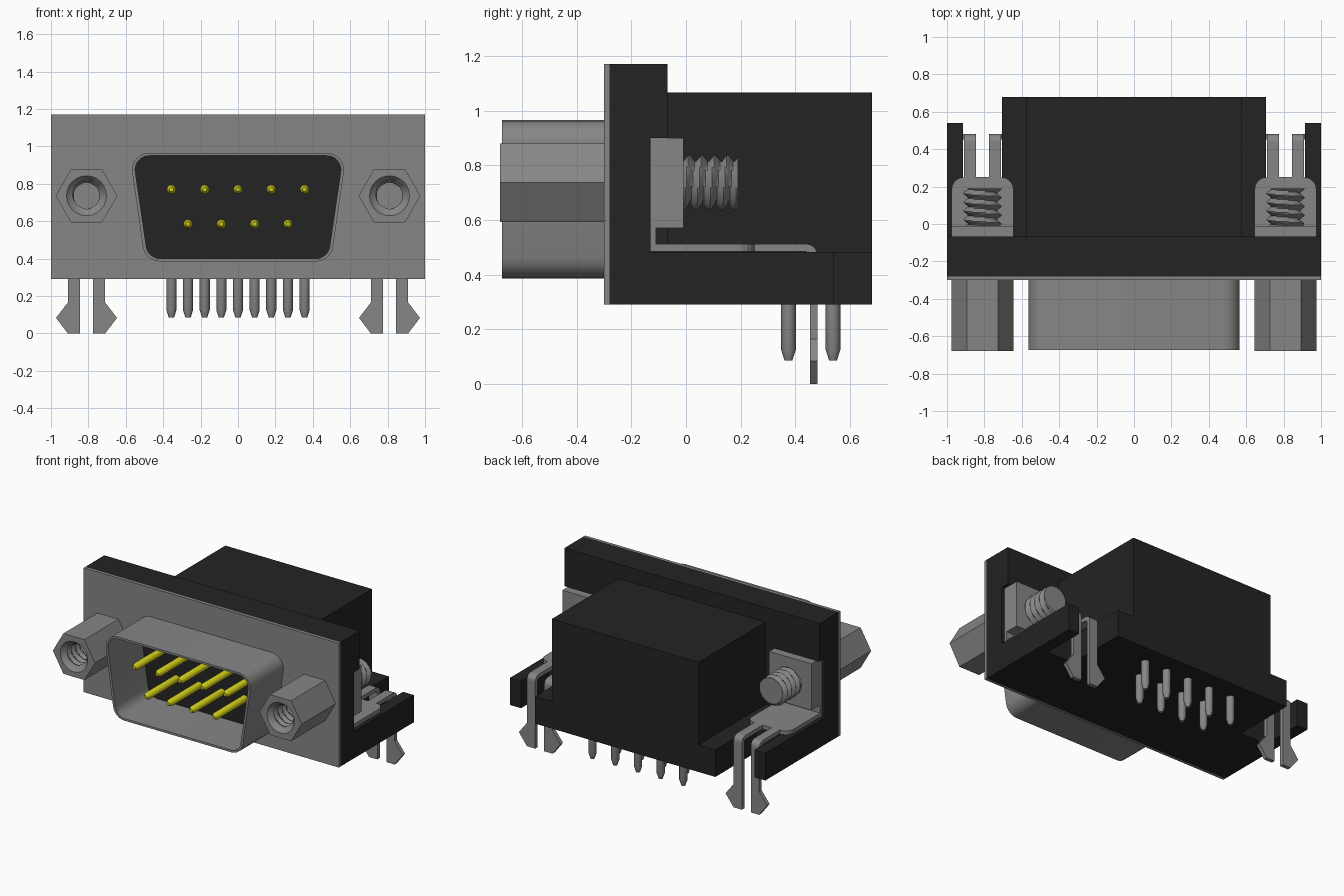
import bpy, bmesh, math
from math import pi, sin, cos

cube = bpy.data.objects.get("Cube")
if cube:
    bpy.data.objects.remove(cube, do_unlink=True)


def material(name, rgb):
    m = bpy.data.materials.new(name)
    m.use_nodes = True
    m.diffuse_color = (*rgb, 1)
    m.node_tree.nodes["Principled BSDF"].inputs["Base Color"].default_value = (*rgb, 1)
    return m


BLACK = material("black plastic", (0.017, 0.017, 0.017))
GREY = material("grey metal", (0.24, 0.24, 0.24))
GOLD = material("yellow contact", (0.62, 0.6, 0.01))


def finish(name, bm, mat, smooth=False, flip=False):
    bmesh.ops.recalc_face_normals(bm, faces=bm.faces)
    if flip:
        bmesh.ops.reverse_faces(bm, faces=bm.faces)
    mesh = bpy.data.meshes.new(name)
    bm.to_mesh(mesh)
    bm.free()
    mesh.materials.append(mat)
    ob = bpy.data.objects.new(name, mesh)
    bpy.context.collection.objects.link(ob)
    if smooth:
        bpy.ops.object.select_all(action='DESELECT')
        ob.select_set(True)
        bpy.context.view_layer.objects.active = ob
        bpy.ops.object.shade_smooth_by_angle(angle=math.radians(32))
    return ob


def place(axis, a, b, c):
    return {"x": (c, a, b), "y": (a, c, b), "z": (a, b, c)}[axis]


def prism(name, pts, axis, lo, hi, mat, hole=None, smooth=False):
    """Extrude an outline along an axis, with an optional hole of equal point count."""
    bm = bmesh.new()
    n = len(pts)

    def ring(outline, c):
        return [bm.verts.new(place(axis, a, b, c)) for a, b in outline]

    def bridge(r, s):
        for i in range(n):
            j = (i + 1) % n
            bm.faces.new((r[i], r[j], s[j], s[i]))

    a, b = ring(pts, lo), ring(pts, hi)
    bridge(a, b)
    if hole:
        c, d = ring(hole, lo), ring(hole, hi)
        bridge(a, c)
        bridge(c, d)
        bridge(d, b)
    else:
        bm.faces.new(a)
        bm.faces.new(b)
    return finish(name, bm, mat, smooth)


def box(name, x, y, z, mat):
    corners = [(x[0], y[0]), (x[1], y[0]), (x[1], y[1]), (x[0], y[1])]
    return prism(name, corners, "z", z[0], z[1], mat)


def lathe(name, rows, loc, axis, mat, segs=12, pitch=1, inside=False):
    """Revolve rows of (radius, position, thread depth) round an axis."""
    bm = bmesh.new()
    rings = []
    for r, t, depth in rows:
        ring = []
        for k in range(segs):
            a = 2 * pi * k / segs
            wave = abs(2 * ((t / pitch - k / segs) % 1) - 1)
            rr = r + depth * wave
            p = place(axis, rr * cos(a), rr * sin(a), t)
            ring.append(bm.verts.new([p[i] + loc[i] for i in range(3)]))
        rings.append(ring)
    for r, s in zip(rings, rings[1:]):
        for i in range(segs):
            j = (i + 1) % segs
            bm.faces.new((r[i], r[j], s[j], s[i]))
    bm.faces.new(rings[-1])
    if not inside:
        bm.faces.new(rings[0])
    return finish(name, bm, mat, True, inside)


def mirrored(half):
    return half + [(-x, y) for x, y in reversed(half)]


def fillet(pts, radius, steps=6):
    """Round every corner of a convex outline."""
    out = []
    for i, (px, py) in enumerate(pts):
        dirs = []
        for qx, qy in (pts[i - 1], pts[(i + 1) % len(pts)]):
            d = math.hypot(qx - px, qy - py)
            dirs.append(((qx - px) / d, (qy - py) / d))
        (ux, uy), (vx, vy) = dirs
        half = math.acos(ux * vx + uy * vy) / 2
        bx, by = ux + vx, uy + vy
        k = radius / sin(half) / math.hypot(bx, by)
        cx, cy = px + bx * k, py + by * k
        reach = radius / math.tan(half)
        a0 = math.atan2(py + uy * reach - cy, px + ux * reach - cx)
        a1 = math.atan2(py + vy * reach - cy, px + vx * reach - cx)
        sweep = (a1 - a0 + pi) % (2 * pi) - pi
        for s in range(steps + 1):
            a = a0 + sweep * s / steps
            out.append((cx + radius * cos(a), cy + radius * sin(a)))
    return out


# Plastic housing: flange with side pockets, base with clip slots, rear body
box("flange_front", (-1, 1), (-0.28, -0.13), (0.29, 1.17), BLACK)
pocketed = [(1, 0.29), (1, 0.483), (0.64, 0.483), (0.64, 0.9), (1, 0.9), (1, 1.17)]
prism("flange_rear", mirrored(pocketed), "y", -0.13, -0.068, BLACK)
base = [(1, -0.068), (1, 0.54), (0.915, 0.54), (0.915, 0.23), (0.706, 0.23), (0.706, 0.68)]
prism("base", mirrored(base), "z", 0.29, 0.483, BLACK)
box("rear_body", (-0.575, 0.575), (-0.068, 0.68), (0.483, 1.067), BLACK)

# Metal face plate, D-shaped shell and insulator
box("face_plate", (-1, 1), (-0.3, -0.28), (0.29, 1.17), GREY)
outer = fillet(mirrored([(0.497, 0.385), (0.58, 0.965)]), 0.09)
inner = fillet(mirrored([(0.481, 0.4), (0.562, 0.95)]), 0.075)
prism("shell", outer, "y", -0.673, -0.29, GREY, inner, True)
prism("insulator", inner, "y", -0.306, -0.295, BLACK)

# Contacts in front and solder pins below: five in one row, four in the other
for count, z, y in ((5, 0.77, 0.538), (4, 0.585, 0.375)):
    for i in range(count):
        x = (i - (count - 1) / 2) * 0.178
        lathe("contact", [(0.012, -0.655, 0), (0.025, -0.63, 0), (0.025, -0.3, 0)],
              (x, 0, z), "y", GOLD)
        lathe("solder_pin", [(0.014, 0.085, 0), (0.027, 0.125, 0), (0.027, 0.3, 0)],
              (x, y, 0), "z", GREY)

CX, CZ = 0.81, 0.736
PITCH = 0.047
for side in (-1, 1):
    cx = side * CX

    # Hexagonal standoff with a threaded bore
    hexagon, bore = [], []
    for k in range(24):
        a = 2 * pi * k / 24
        r = 0.143 / cos((a % (pi / 3)) - pi / 6)
        hexagon.append((cx + r * cos(a), CZ + r * sin(a)))
        bore.append((cx + 0.107 * cos(a), CZ + 0.107 * sin(a)))
    prism("hex_standoff", hexagon, "y", -0.68, -0.3, GREY, bore)
    rows = [(0.107, -0.68, 0), (0.085, -0.655, 0)]
    rows += [(0.068, -0.65 + i * PITCH / 6, 0.018) for i in range(36)]
    lathe("bore_thread", rows, (cx, 0, CZ), "y", GREY, 24, PITCH, True)

    # Nut block with the screw end behind it
    w = (cx - 0.165, cx + 0.165)
    box("clip_back", w, (-0.13, -0.11), (0.484, 0.9), GREY)
    box("nut_block", w, (-0.11, -0.01), (0.57, 0.9), GREY)
    rows = [(0.076, -0.01 + i * PITCH / 8, 0.029) for i in range(35)]
    lathe("screw_end", rows, (cx, 0, CZ), "y", GREY, 32, PITCH)

    # Board clip: flat tongue, two bent legs with barbed feet
    arc = [(0.1 + 0.065 * cos(a), 0.185 + 0.065 * sin(a))
           for a in (pi / 2 * i / 5 for i in range(6))]
    half = [(0.165, -0.13)] + arc + [(0.1, 0.44), (0.035, 0.44), (0.035, 0.25)]
    prism("clip_tongue", [(cx + x, y) for x, y in mirrored(half)], "z", 0.484, 0.512, GREY)
    bend = [(0.44, 0.484), (0.453, 0.471)]
    bend += [(0.44 + 0.041 * cos(a), 0.471 + 0.041 * sin(a))
             for a in (pi / 2 * i / 5 for i in range(6))]
    leg = [(0.035, 0.471), (0.035, 0), (0.1, 0), (0.163, 0.083), (0.1, 0.165), (0.1, 0.471)]
    for s in (-1, 1):
        ends = sorted((cx + s * 0.035, cx + s * 0.1))
        prism("clip_bend", bend, "x", ends[0], ends[1], GREY)
        prism("clip_leg", [(cx + s * x, z) for x, z in leg], "y", 0.453, 0.481, GREY)
